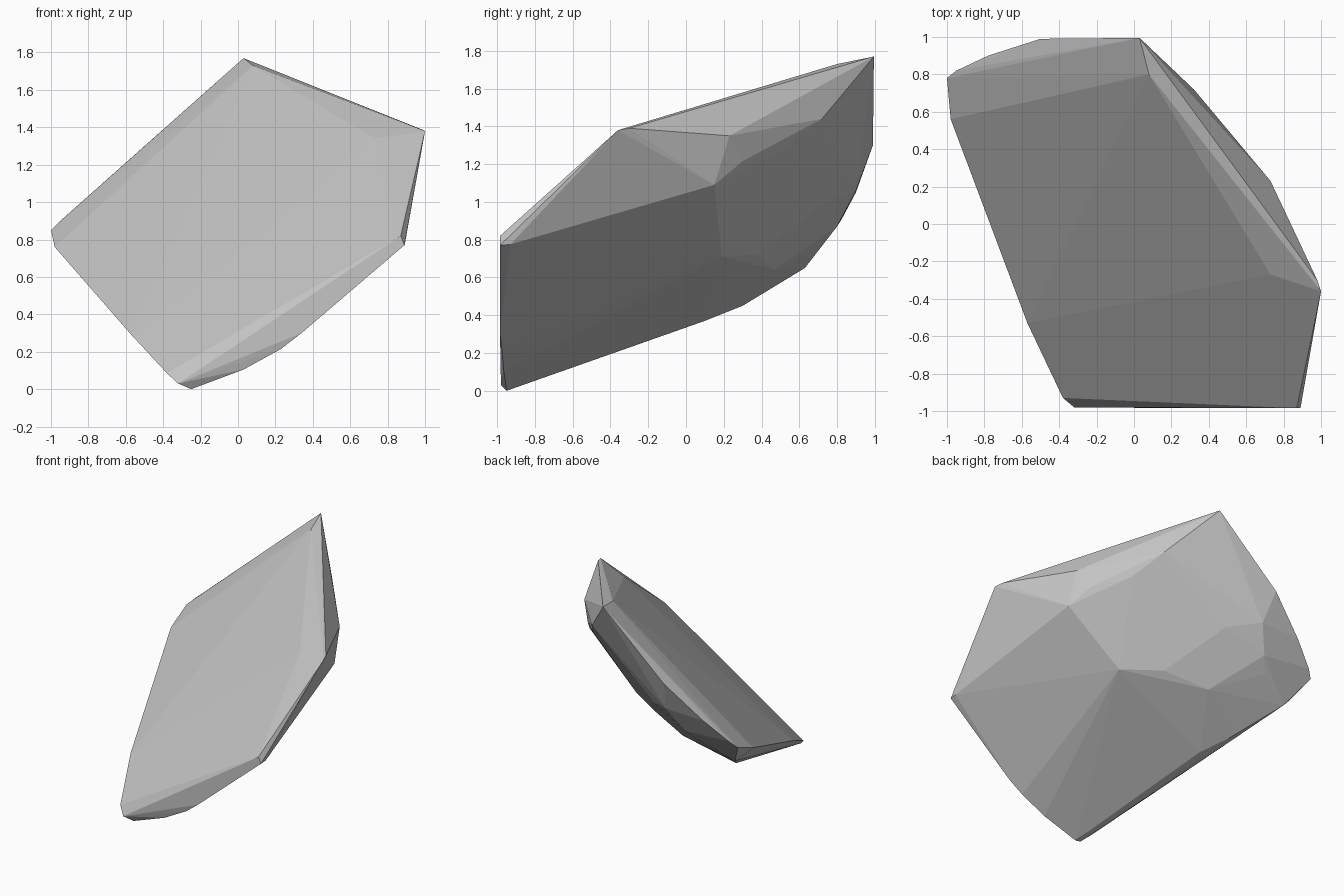
import bpy, bmesh

# Corner points of the rock shard, grouped by region
rim = [  # tips and outline of the slab
    (0.03, 0.995, 1.77), (0.08, 0.80, 1.73), (1.0, -0.36, 1.38), (0.98, -0.30, 1.39),
    (0.89, -0.985, 0.77), (0.87, -0.985, 0.82), (0.892, -0.93, 0.775),
    (-0.25, -0.95, 0.0), (-0.32, -0.98, 0.03), (-0.38, -0.93, 0.085),
    (-0.57, -0.53, 0.29), (-0.98, 0.56, 0.76), (-1.0, 0.78, 0.85),
    (-0.95, 0.82, 0.90), (-0.78, 0.90, 1.05), (-0.50, 0.99, 1.30)]
front_face = [(0.80, -0.86, 0.88), (0.73, -0.27, 1.34)]
lower_edge = [(0.34, -0.985, 0.30), (0.23, -0.975, 0.215), (0.03, -0.965, 0.105)]
back_bulge = [
    (0.73, 0.23, 1.35), (0.32, 0.72, 1.44), (0.45, 0.52, 1.28), (0.74, 0.15, 1.09),
    (0.65, 0.30, 1.216), (0.54, 0.257, 1.033), (0.36, 0.378, 1.035), (0.42, 0.21, 0.91),
    (0.30, 0.19, 0.71), (0.03, 0.37, 0.72), (-0.22, 0.563, 0.79), (-0.23, 0.758, 1.007),
    (-0.30, 0.47, 0.64), (-0.62, 0.72, 0.78), (-0.55, 0.80, 0.87), (-0.45, 0.90, 1.06),
    (-0.65, 0.30, 0.45), (-0.53, 0.10, 0.37), (-0.87, 0.63, 0.65)]

# Wrap the points in a convex shell
bm = bmesh.new()
for p in rim + front_face + lower_edge + back_bulge:
    bm.verts.new(p)
bmesh.ops.convex_hull(bm, input=bm.verts)
loose = [v for v in bm.verts if not v.link_faces]
bmesh.ops.delete(bm, geom=loose, context='VERTS')
bmesh.ops.recalc_face_normals(bm, faces=bm.faces)

# Merge nearly coplanar triangles into broad flat facets
bmesh.ops.dissolve_limit(bm, angle_limit=0.03, verts=bm.verts, edges=bm.edges)

mesh = bpy.data.meshes.new("rock_shard")
bm.to_mesh(mesh)
bm.free()

# Plain grey stone
stone = bpy.data.materials.new("stone_grey")
stone.diffuse_color = (0.55, 0.55, 0.55, 1.0)
mesh.materials.append(stone)

rock = bpy.data.objects.new("rock_shard", mesh)
bpy.context.collection.objects.link(rock)
